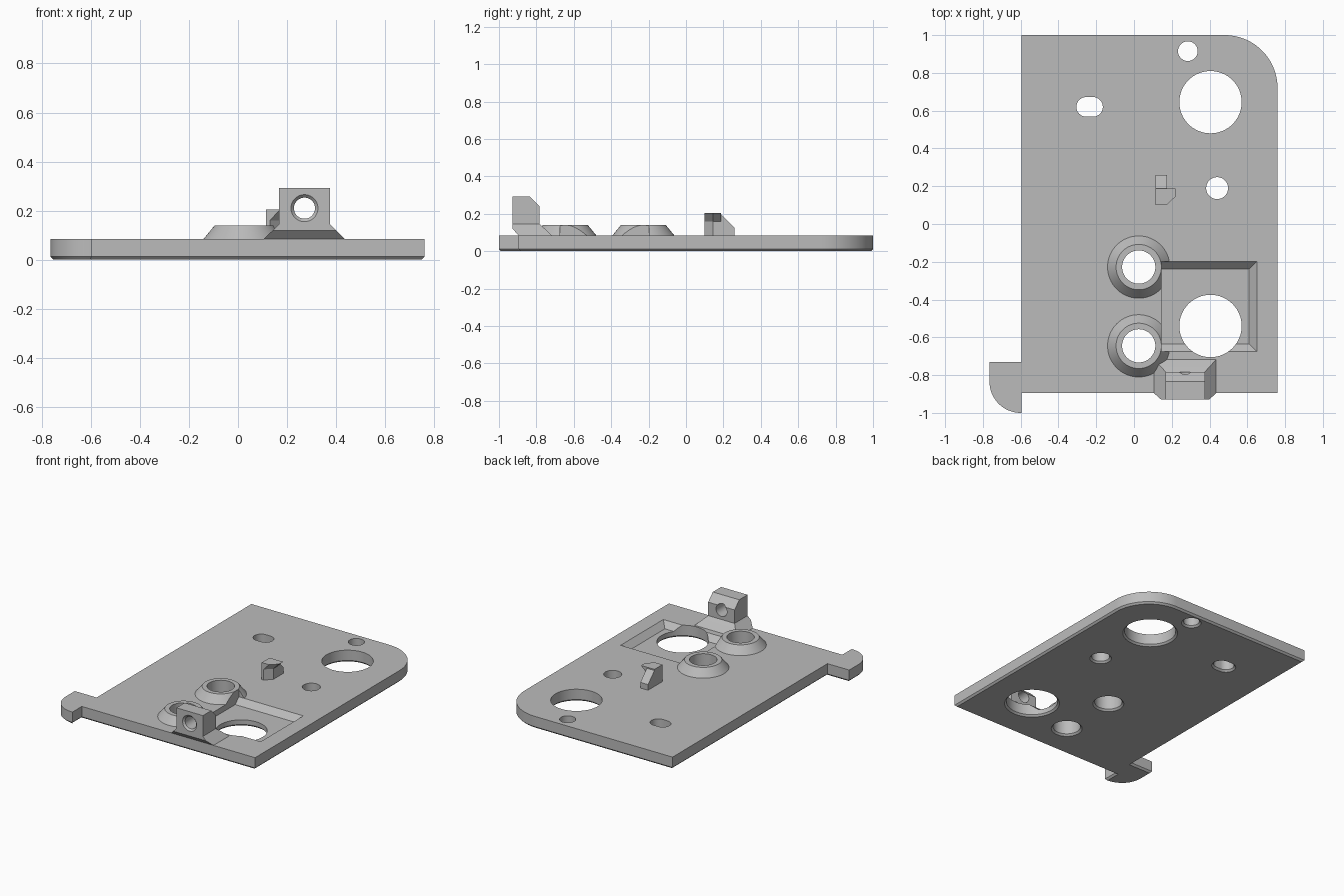
import bpy, bmesh
from math import sin, cos, pi

cube = bpy.data.objects.get("Cube")
if cube:
    bpy.data.objects.remove(cube, do_unlink=True)

grey = bpy.data.materials.new("plain grey")
grey.use_nodes = True
grey.diffuse_color = (0.5, 0.5, 0.5, 1)
grey.node_tree.nodes["Principled BSDF"].inputs["Base Color"].default_value = (0.5, 0.5, 0.5, 1)


def loft(name, rings):
    """Closed solid through a stack of matching 3D rings."""
    bm = bmesh.new()
    loops = [[bm.verts.new(p) for p in ring] for ring in rings]
    n = len(loops[0])
    for a, b in zip(loops, loops[1:]):
        for i in range(n):
            j = (i + 1) % n
            bm.faces.new((a[i], a[j], b[j], b[i]))
    bm.faces.new(loops[0][::-1])
    bm.faces.new(loops[-1])
    bmesh.ops.recalc_face_normals(bm, faces=bm.faces)
    mesh = bpy.data.meshes.new(name)
    bm.to_mesh(mesh)
    bm.free()
    mesh.materials.append(grey)
    obj = bpy.data.objects.new(name, mesh)
    bpy.context.collection.objects.link(obj)
    return obj


def flat(outline, z):
    return [(x, y, z) for x, y in outline]


def rect(x0, x1, y0, y1, z):
    return flat([(x0, y0), (x1, y0), (x1, y1), (x0, y1)], z)


def arc(cx, cy, r, start, end, steps):
    angles = [start + (end - start) * i / steps for i in range(steps + 1)]
    return [(cx + r * cos(a), cy + r * sin(a)) for a in angles]


def stadium(cx, cy, r, half=0.0):
    """Circle, or a slot when half is above zero."""
    if not half:
        return arc(cx, cy, r, 0, 2 * pi, 64)[:-1]
    return arc(cx + half, cy, r, -pi / 2, pi / 2, 20) + arc(cx - half, cy, r, pi / 2, 3 * pi / 2, 20)


def cut(obj, cutters):
    bpy.context.view_layer.objects.active = obj
    for c in cutters:
        mod = obj.modifiers.new("cut", "BOOLEAN")
        mod.operation = "DIFFERENCE"
        mod.solver = "EXACT"
        mod.object = c
        bpy.ops.object.modifier_apply(modifier=mod.name)


TOP = 0.085
CHAMFER = 0.012

# Base plate with rounded corner and side tab, chamfered underneath
outline = ([(-0.595, 1.0)] + [(-0.595, -0.73), (-0.765, -0.73)]
           + arc(-0.6, -0.835, 0.165, pi, 1.5 * pi, 16)
           + [(-0.595, -1.0), (-0.595, -0.895), (0.76, -0.895)]
           + arc(0.48, 0.72, 0.28, 0, pi / 2, 24))
plate = loft("base_plate", [flat(outline, 0), flat(outline, TOP)])
bm = bmesh.new()
bm.from_mesh(plate.data)
bottom = [e for e in bm.edges if all(v.co.z < 0.001 for v in e.verts)]
bmesh.ops.bevel(bm, geom=bottom, offset=CHAMFER, offset_type="OFFSET", segments=1, affect="EDGES")
bm.to_mesh(plate.data)
bm.free()

# Hole cutters, flared at the underside
BOSSES = [(0.025, -0.228), (0.025, -0.645)]
HOLES = [(0.285, 0.915, 0.052, 0), (0.405, 0.645, 0.165, 0), (-0.235, 0.62, 0.052, 0.018),
         (0.44, 0.19, 0.058, 0), (0.405, -0.54, 0.165, 0)]
HOLES += [(x, y, 0.088, 0) for x, y in BOSSES]
drills = []
for x, y, r, half in HOLES:
    levels = [(-0.01, r + CHAMFER + 0.01), (CHAMFER, r), (0.3, r)]
    drills.append(loft("hole_cutter", [flat(stadium(x, y, s, half), z) for z, s in levels]))

# Sloped pocket cutter, upright on the side of the bosses
pocket = loft("pocket_cutter", [rect(0.145, 0.61, -0.635, -0.238, 0.045),
                                rect(0.145, 0.65, -0.675, -0.198, TOP),
                                rect(0.145, 0.65, -0.675, -0.198, 0.3)])
cut(plate, [pocket] + drills)

# Conical bosses
parts = [plate]
for i, (x, y) in enumerate(BOSSES):
    boss = loft("boss_" + ("rear", "front")[i],
                [flat(stadium(x, y, 0.165), TOP), flat(stadium(x, y, 0.12), 0.14)])
    cut(boss, [drills[5 + i], pocket])
    parts.append(boss)

# Bracket foot, flared on the sides and undercut at the front
parts.append(loft("bracket_foot", [rect(0.105, 0.435, -0.895, -0.718, TOP),
                                   rect(0.142, 0.4, -0.928, -0.755, 0.12),
                                   rect(0.168, 0.375, -0.928, -0.783, 0.145)]))

# Bracket block with a sloped rear top edge and a countersunk bore
side = [(-0.928, 0.145), (-0.928, 0.292), (-0.835, 0.292), (-0.783, 0.24), (-0.783, 0.145)]
block = loft("bracket_block", [[(x, y, z) for y, z in side] for x in (0.168, 0.375)])
bore = loft("bore_cutter", [[(x, y, z) for x, z in stadium(0.271, 0.21, r)]
                            for y, r in ((-0.94, 0.067), (-0.916, 0.043), (-0.7, 0.043))])
cut(block, [bore])
parts.append(block)

# Small hook: rear rib, chamfered front post and overhanging head
rib = [(0.145, TOP), (0.145, 0.205), (0.18, 0.205), (0.26, 0.125), (0.26, TOP)]
parts.append(loft("hook_rib", [[(x, y, z) for y, z in rib] for x in (0.115, 0.175)]))
post = [(0.115, 0.1), (0.13, 0.1), (0.175, 0.145), (0.115, 0.145)]
parts.append(loft("hook_post", [flat(post, TOP), flat(post, 0.205)]))
low = [(0.115, 0.1), (0.13, 0.1), (0.175, 0.145), (0.175, 0.188), (0.115, 0.188)]
high = [(0.115, 0.1), (0.172, 0.1), (0.22, 0.145), (0.22, 0.188), (0.115, 0.188)]
parts.append(loft("hook_head", [flat(low, 0.16), flat(high, 0.205)]))

# Drop the cutters and smooth the round walls
for c in drills + [pocket, bore]:
    bpy.data.objects.remove(c, do_unlink=True)
bpy.ops.object.select_all(action="DESELECT")
for p in parts:
    p.select_set(True)
bpy.context.view_layer.objects.active = plate
bpy.ops.object.shade_smooth_by_angle(angle=pi / 6)
